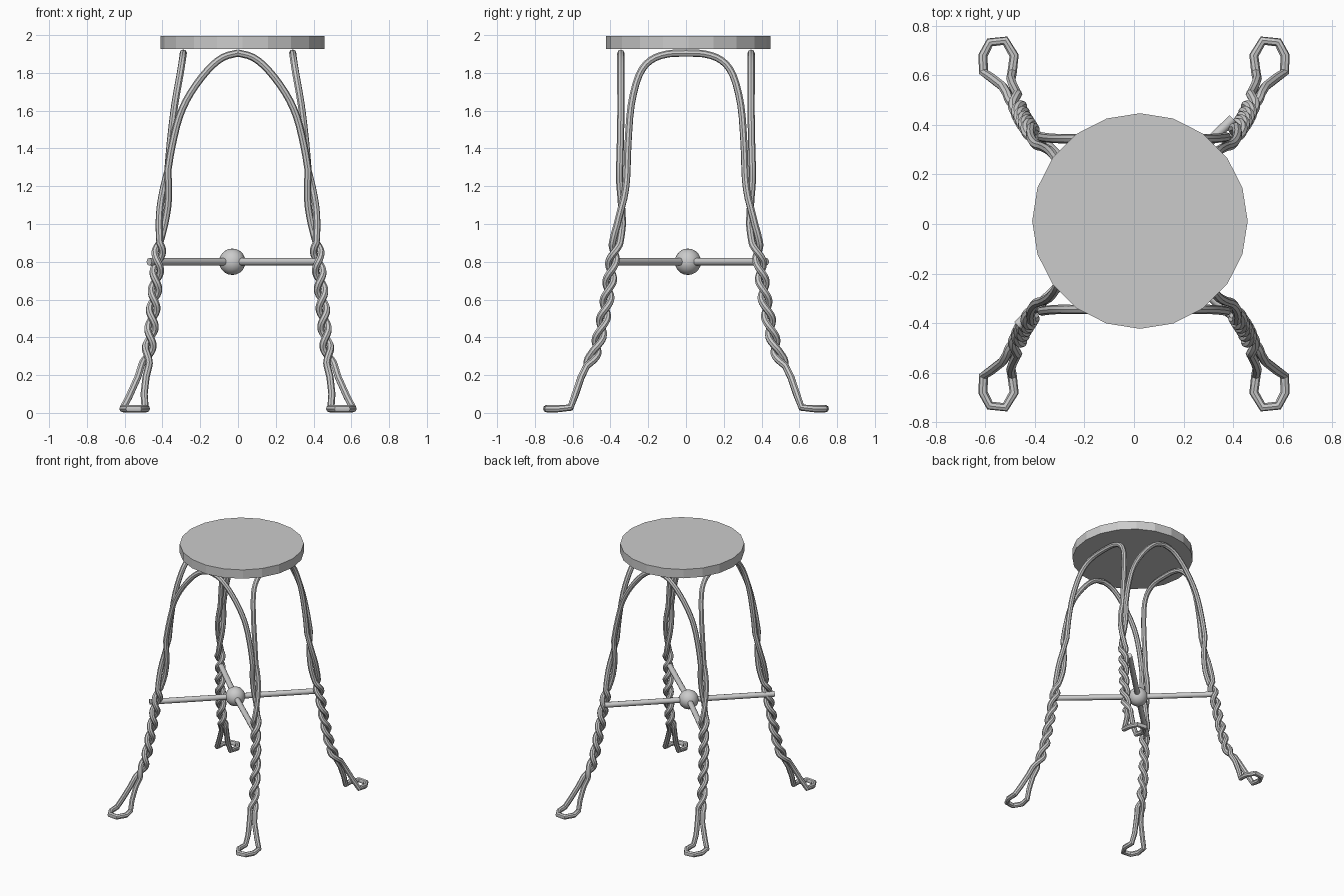
import bpy
from math import pi, sin, cos
from mathutils import Vector

if "Cube" in bpy.data.objects:
    bpy.data.objects.remove(bpy.data.objects["Cube"])


def smooth(obj, angle=0.7):
    bpy.ops.object.select_all(action='DESELECT')
    obj.select_set(True)
    bpy.context.view_layer.objects.active = obj
    bpy.ops.object.shade_smooth_by_angle(angle=angle)


def catmull(pts, n=3):
    """Smooth a short list of points."""
    p = [Vector(q) for q in pts]
    p = [2 * p[0] - p[1]] + p + [2 * p[-1] - p[-2]]
    out = []
    for i in range(1, len(p) - 2):
        a, b, c, d = p[i - 1:i + 3]
        for k in range(n):
            t = k / n
            out.append(0.5 * (2 * b + (c - a) * t + (2 * a - 5 * b + 4 * c - d) * t * t
                              + (3 * b - a - 3 * c + d) * t ** 3))
    return out + [p[-2]]


def wire(name, pts, radius):
    """Round wire along a polyline, returned as a mesh object."""
    cu = bpy.data.curves.new(name + "_path", 'CURVE')
    cu.dimensions = '3D'
    cu.bevel_depth = radius
    cu.bevel_resolution = 2
    sp = cu.splines.new('POLY')
    sp.points.add(len(pts) - 1)
    for s, p in zip(sp.points, pts):
        s.co = (*p, 1)
    tmp = bpy.data.objects.new(name + "_path", cu)
    bpy.context.collection.objects.link(tmp)
    bpy.context.view_layer.update()
    mesh = bpy.data.meshes.new_from_object(tmp.evaluated_get(bpy.context.evaluated_depsgraph_get()))
    bpy.data.objects.remove(tmp)
    obj = bpy.data.objects.new(name, mesh)
    bpy.context.collection.objects.link(obj)
    return obj


def rod(name, a, b, radius):
    a, b = Vector(a), Vector(b)
    bpy.ops.mesh.primitive_cylinder_add(vertices=12, radius=radius, depth=(b - a).length,
                                        location=(a + b) / 2)
    o = bpy.context.object
    o.name = name
    o.rotation_euler = (b - a).to_track_quat('Z', 'Y').to_euler()
    smooth(o)


# Seat: flat 20-sided disc
bpy.ops.mesh.primitive_cylinder_add(vertices=20, radius=0.435, depth=0.068,
                                    location=(0.024, 0.012, 1.96))
bpy.context.object.name = "seat"

# Twisted part of one leg: centre line (x, y, z) with two wires winding round it
R = 0.019
centre = [(0.372, 0.332, 1.28), (0.385, 0.335, 1.15), (0.403, 0.35, 1.0), (0.425, 0.39, 0.8),
          (0.445, 0.418, 0.6), (0.46, 0.45, 0.43), (0.475, 0.485, 0.31), (0.492, 0.525, 0.25)]


def on_centre(z):
    for a, b in zip(centre, centre[1:]):
        if z >= b[2] - 1e-6:
            return Vector(a).lerp(Vector(b), (a[2] - z) / (a[2] - b[2]))


def twist(phase):
    pts = []
    for i in range(8):          # slow half turn
        t = i / 8
        a = pi / 2 + phase + pi * t
        pts.append(on_centre(1.28 - 0.38 * t) + Vector((cos(a), sin(a), 0)) * 0.02)
    for i in range(53):         # tight winding
        t = i / 52
        a = 1.5 * pi + phase + 6.5 * pi * t
        pts.append(on_centre(0.9 - 0.65 * t) + Vector((cos(a), sin(a), 0)) * 0.02)
    return pts


outer, inner = twist(0), twist(pi)

# Half arches running from the mirror planes down to the twist
front_arch = [(0, 0.345, 1.905), (0.08, 0.345, 1.882), (0.16, 0.345, 1.815), (0.25, 0.345, 1.695),
              (0.31, 0.345, 1.57), (0.35, 0.348, 1.41), outer[0]]
side_arch = [(0.29, 0, 1.905), (0.29, 0.1, 1.9), (0.295, 0.19, 1.865), (0.308, 0.25, 1.785),
             (0.335, 0.29, 1.63), (0.358, 0.306, 1.44), inner[0]]

# Flat open loop that forms the foot
foot = [(0.53, 0.555, 0.19), (0.575, 0.59, 0.09), (0.607, 0.612, 0.028), (0.61, 0.68, 0.022),
        (0.582, 0.733, 0.022), (0.52, 0.74, 0.022), (0.484, 0.68, 0.022), (0.492, 0.612, 0.028),
        (0.497, 0.585, 0.1), (0.487, 0.555, 0.19)]

path = (catmull(front_arch)[:-1] + outer + [Vector(f) for f in foot]
        + inner[::-1] + catmull(side_arch)[::-1][1:])
legs = wire("twisted_wire_legs", path, R)
m = legs.modifiers.new("mirror", 'MIRROR')
m.use_axis = (True, True, False)
smooth(legs)

# Diagonal stretchers meeting in a ball
hub = (-0.03, 0.01, 0.8)
rod("stretcher_front_left", (-0.47, -0.41, 0.8), hub, 0.02)
rod("stretcher_back_right", hub, (0.4, 0.425, 0.8), 0.02)
rod("stretcher_back_left", (-0.425, 0.39, 0.8), hub, 0.02)
rod("stretcher_front_right", hub, (0.42, -0.39, 0.8), 0.02)
bpy.ops.mesh.primitive_uv_sphere_add(segments=16, ring_count=10, radius=0.07, location=hub)
bpy.context.object.name = "stretcher_ball"
smooth(bpy.context.object)
